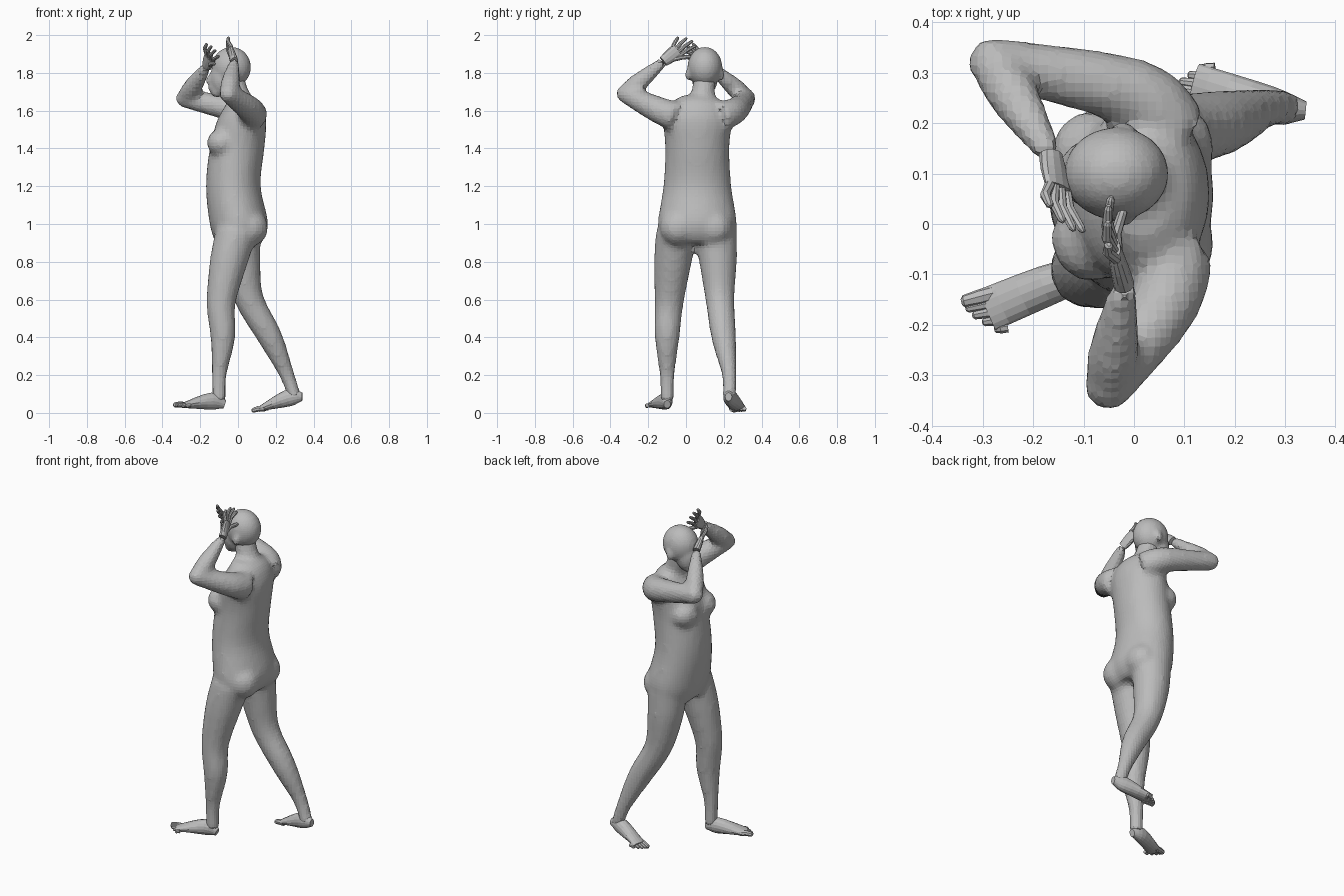
import bpy, bmesh, math
from mathutils import Vector, Matrix

if "Cube" in bpy.data.objects:
    bpy.data.objects.remove(bpy.data.objects["Cube"])

skin = bpy.data.materials.new("plain_grey")
skin.use_nodes = True
grey = (.5, .5, .5, 1)
skin.diffuse_color = grey
skin.node_tree.nodes["Principled BSDF"].inputs["Base Color"].default_value = grey


def spline(keys, steps):
    """Smooth curve through key vectors of any length."""
    keys = [Vector(key) for key in keys]
    last = len(keys) - 1
    result = []
    for index in range(last):
        start, end = keys[index], keys[index + 1]
        leave = (end - keys[max(index - 1, 0)]) / 2
        arrive = (keys[min(index + 2, last)] - start) / 2
        for step in range(steps):
            t = step / steps
            ease = t * t * (3 - 2 * t)
            result.append(start.lerp(end, ease) + leave * (t * (1 - t) ** 2)
                          - arrive * (t * t * (1 - t)))
    return result + [keys[last]]


def tube(bm, keys, side=(0, 1, 0), sides=16, steps=4, level=False):
    """Skin a tube over keys of x, y, z, half width along side, half depth."""
    rings = spline(keys, steps)
    centres = [Vector(ring[:3]) for ring in rings]
    last = len(rings) - 1
    loops = []
    for index, (centre, ring) in enumerate(zip(centres, rings)):
        along = centres[min(index + 1, last)] - centres[max(index - 1, 0)]
        along = Vector((0, 0, 1)) if level else along.normalized()
        across = Vector(side)
        across = (across - along * across.dot(along)).normalized()
        deep = along.cross(across)
        angles = [math.tau * corner / sides for corner in range(sides)]
        loops.append([bm.verts.new(centre + across * ring[3] * math.cos(angle)
                                   + deep * ring[4] * math.sin(angle)) for angle in angles])
    for lower, upper in zip(loops, loops[1:]):
        for corner in range(sides):
            after = (corner + 1) % sides
            bm.faces.new((lower[corner], lower[after], upper[after], upper[corner]))
    bm.faces.new(loops[0])
    bm.faces.new(loops[-1])


def limb(bm, points, radii):
    tube(bm, [(*point, radius, radius) for point, radius in zip(points, radii)])


def ball(bm, centre, radii, tilt=0):
    matrix = (Matrix.Translation(centre) @ Matrix.Rotation(tilt, 4, 'Y')
              @ Matrix.Diagonal((*radii, 1)))
    bmesh.ops.create_uvsphere(bm, u_segments=18, v_segments=12, radius=1, matrix=matrix)


def digit(bm, root, tip, radius, bend):
    """Finger or toe, bowed in the middle and tapering to its tip."""
    middle = root.lerp(tip, .5) + bend
    near_tip = middle.lerp(tip, .85)
    keys = [(root, radius), (middle, radius), (near_tip, radius * .8), (tip, radius * .4)]
    tube(bm, [(*point, size, size) for point, size in keys], side=(.3, .2, 1), sides=8, steps=1)


def finish(name, bm, voxel=None):
    bmesh.ops.recalc_face_normals(bm, faces=bm.faces)
    mesh = bpy.data.meshes.new(name)
    bm.to_mesh(mesh)
    bm.free()
    mesh.materials.append(skin)
    part = bpy.data.objects.new(name, mesh)
    bpy.context.collection.objects.link(part)
    if voxel:
        blend = part.modifiers.new("blend", 'REMESH')
        blend.mode = 'VOXEL'
        blend.voxel_size = voxel
        soften = part.modifiers.new("soften", 'SMOOTH')
        soften.factor = .5
        soften.iterations = 4


# Torso: height, front, back, half width
body = bmesh.new()
torso = [(.9, -.12, .12, .19), (1, -.15, .16, .21), (1.2, -.17, .12, .18), (1.4, -.15, .14, .17),
         (1.55, -.11, .15, .18), (1.64, -.06, .12, .14), (1.68, -.05, .07, .08)]
tube(body, [((front + back) / 2, .06, height, width, (back - front) / 2)
            for height, front, back, width in torso], sides=24, level=True)
for way in (-1, 1):
    ball(body, (.06, .055 + way * .095, .98), (.1, .1, .1))
    ball(body, (-.085, .055 + way * .085, 1.43), (.08, .085, .075))
limb(body, [(.03, .08, 1.6), (0, .09, 1.68), (-.03, .1, 1.78)], (.08, .063, .06))

# Striding legs, hip to ankle
leg_radii = (.11, .1, .077, .066, .04, .037)
limb(body, [(-.01, -.05, .95), (-.05, -.07, .8), (-.09, -.09, .58), (-.08, -.1, .4),
            (-.1, -.1, .2), (-.1, -.1, .06)], leg_radii)
limb(body, [(.01, .16, .95), (.02, .17, .8), (.06, .18, .6), (.17, .2, .4),
            (.26, .23, .2), (.3, .23, .08)], leg_radii)

# Raised arms, folded at the elbow
left_wrist = Vector((-.02, -.12, 1.86))
right_wrist = Vector((-.165, .135, 1.835))
arms = [((.08, -.06, 1.57), (.06, -.16, 1.61), (-.05, -.32, 1.69), left_wrist),
        ((.07, .18, 1.57), (0, .26, 1.6), (-.28, .32, 1.665), right_wrist)]
for shoulder, upper, elbow, wrist in arms:
    limb(body, (shoulder, upper, elbow), (.08, .07, .05))
    limb(body, (elbow, Vector(elbow).lerp(wrist, .35), wrist), (.045, .051, .026))
    ball(body, elbow, (.05, .05, .05))
finish("body", body, .018)

# Head: skull, face, chin, nose, lips and ears
head = bmesh.new()
ball(head, (-.035, .1, 1.83), (.105, .093, .108))
ball(head, (-.08, .1, 1.775), (.07, .07, .1), .15)
ball(head, (-.11, .1, 1.7), (.036, .042, .03))
ball(head, (-.15, .1, 1.765), (.02, .017, .03), .3)
ball(head, (-.14, .1, 1.72), (.018, .03, .016))
for way in (-1, 1):
    ball(head, (-.02, .1 + way * .09, 1.79), (.022, .014, .034), .2)
finish("head", head, .012)


# Hands: palm, a fan of four fingers and a thumb
def hand(name, wrist, knuckles, across, first_tip, last_tip, thumb_tip):
    bm = bmesh.new()
    knuckles, across = Vector(knuckles), Vector(across).normalized()
    first_tip, last_tip = Vector(first_tip), Vector(last_tip)
    palm = wrist.lerp(knuckles, .5)
    reach = (knuckles - wrist).normalized()
    tube(bm, [(*wrist, .028, .021), (*palm, .037, .018), (*knuckles, .038, .013)],
         side=across, sides=12, steps=2)
    outward = Vector((-.01, 0, .004))
    for finger in range(4):
        t = finger / 3
        root = knuckles - reach * .01 + across * (.029 - .058 * t)
        tip = first_tip.lerp(last_tip, t) + reach * .02 * math.sin(math.pi * t)
        digit(bm, root, tip, .0105, outward)
    digit(bm, palm - across * .025, Vector(thumb_tip), .012, outward)
    finish(name, bm)


hand("left_hand", left_wrist, (-.04, -.045, 1.92), (.1, -.6, .75),
     (-.05, -.04, 1.99), (-.045, .055, 1.945), (-.02, .03, 1.885))
hand("right_hand", right_wrist, (-.15, .07, 1.88), (-.5, 0, .8),
     (-.165, .035, 1.955), (-.1, -.016, 1.89), (-.125, .03, 1.85))


# Feet: heel, instep and ball, then five toes from big to small
def foot(name, heel, instep, front, big_tip, small_tip):
    bm = bmesh.new()
    sizes = [(.018, .022), (.038, .045), (.044, .014)]
    tube(bm, [(*point, *size) for point, size in zip((heel, instep, front), sizes)])
    front, big_tip, small_tip = Vector(front), Vector(big_tip), Vector(small_tip)
    inward = math.copysign(.034, big_tip.y - small_tip.y)
    for toe in range(5):
        t = toe / 4
        root = front + Vector((.02 + t * .02, inward * (1 - 2 * t), 0))
        tip = big_tip.lerp(small_tip, t) - Vector((.012 * math.sin(math.pi * t), 0, 0))
        digit(bm, root, tip, .016 if toe == 0 else .011, Vector((0, 0, .004)))
    finish(name, bm)


foot("left_foot", (-.07, -.1, .045), (-.14, -.11, .062), (-.29, -.17, .04),
     (-.342, -.155, .042), (-.275, -.208, .032))
foot("right_foot", (.34, .225, .085), (.27, .235, .08), (.12, .275, .024),
     (.073, .257, .011), (.13, .308, .012))
